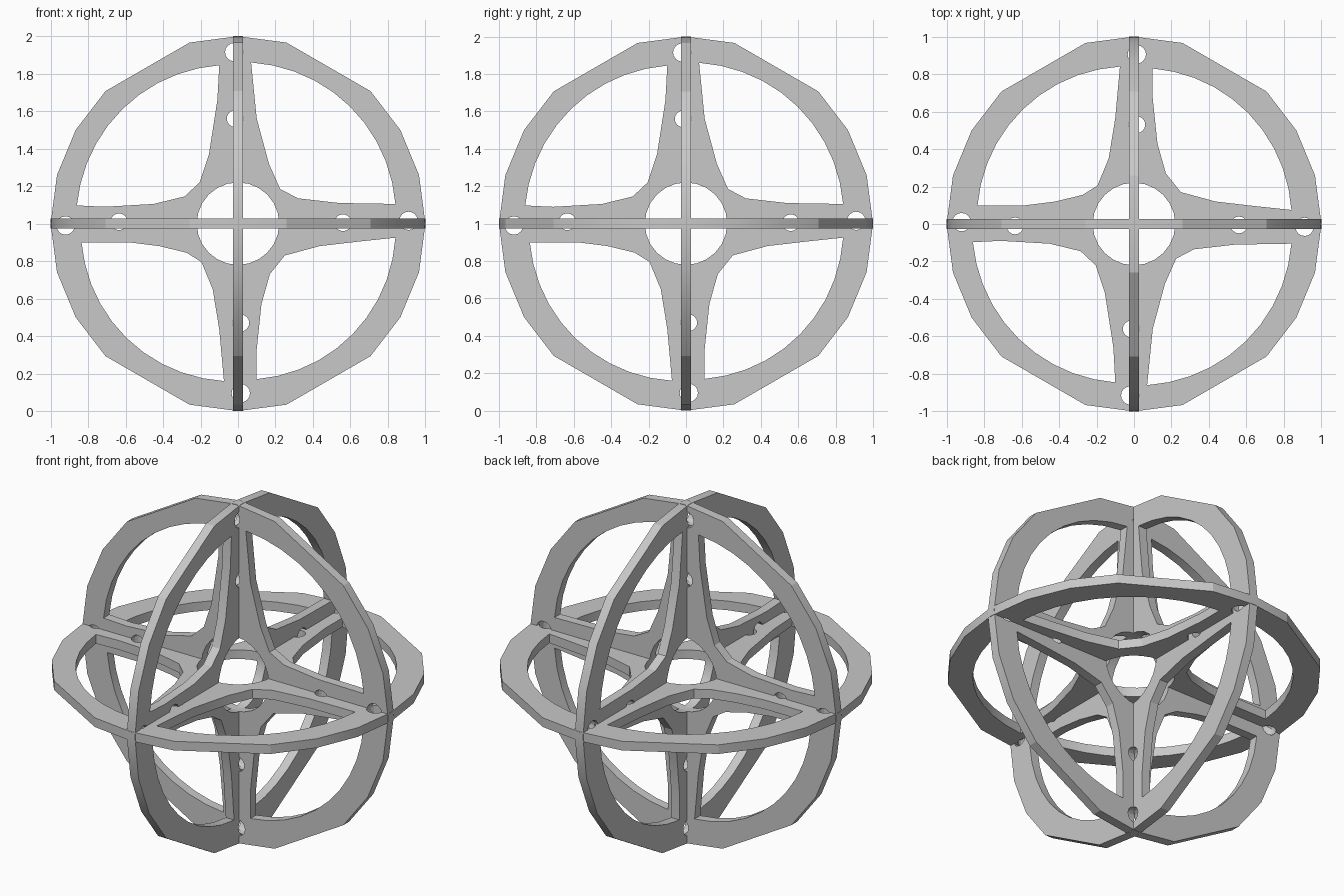
import bpy, bmesh
from math import sin, cos, pi, radians, atan2, hypot

cube = bpy.data.objects.get("Cube")
if cube:
    bpy.data.objects.remove(cube, do_unlink=True)

THICKNESS = 0.054

grey = bpy.data.materials.new("plain grey")
grey.use_nodes = True
colour = (0.58, 0.58, 0.58, 1)
grey.diffuse_color = colour
grey.node_tree.nodes["Principled BSDF"].inputs["Base Color"].default_value = colour


def polar(radius, angle):
    return (radius * cos(angle), radius * sin(angle))


def circle(centre, radius, sides):
    points = [polar(radius, 2 * pi * i / sides) for i in range(sides)]
    return [(centre[0] + x, centre[1] + y) for x, y in points]


def window(inner, steps=10):
    """Close the curved spoke side with an arc along the inside of the rim."""
    (x0, y0), (x1, y1) = inner[-1], inner[0]
    a0, a1 = atan2(y0, x0), atan2(y1, x1)
    turn = (a1 - a0 + pi) % (2 * pi) - pi
    r0, r1 = hypot(x0, y0), hypot(x1, y1)
    arc = []
    for i in range(1, steps):
        t = i / steps
        arc.append(polar(r0 + (r1 - r0) * t + 0.01 * sin(pi * t), a0 + turn * t))
    return inner + arc


# Rim outline: four quadrants, each with one corner left out
half = [0, 15, 30, 45, 75, 90, 105, 135, 150, 165]
outline = [polar(1, radians(a + side)) for side in (0, 180) for a in half]

# Spoke side of each window
windows = [
    [(.07, .86), (.10, .56), (.165, .32), (.225, .185), (.32, .135), (.54, .11), (.84, .105)],
    [(-.86, .097), (-.71, .09), (-.45, .105), (-.285, .145), (-.205, .22), (-.155, .37),
     (-.11, .66), (-.10, .845)],
    [(-.075, -.84), (-.10, -.565), (-.135, -.35), (-.195, -.205), (-.275, -.155),
     (-.42, -.12), (-.58, -.10), (-.835, -.10)],
    [(.84, -.075), (.65, -.095), (.435, -.12), (.25, -.17), (.17, -.27), (.125, -.43),
     (.10, -.67), (.10, -.83)],
]

# Small round holes along the spokes
outer_holes = [(-.02, .915), (.015, -.905), (.91, .015), (-.92, -.01)]
inner_holes = [(-.015, .56), (.015, -.53), (.56, .005), (-.635, .01)]

loops = [outline, circle((0, 0), 0.22, 24)]
loops += [window(w) for w in windows]
loops += [circle(c, 0.049, 16) for c in outer_holes]
loops += [circle(c, 0.045, 16) for c in inner_holes]


def make_plate(name, rotation):
    curve = bpy.data.curves.new(name, "CURVE")
    curve.dimensions = "2D"
    curve.fill_mode = "BOTH"
    curve.extrude = THICKNESS / 2
    for loop in loops:
        spline = curve.splines.new("POLY")
        spline.points.add(len(loop) - 1)
        for point, (x, y) in zip(spline.points, loop):
            point.co = (x, y, 0, 1)
        spline.use_cyclic_u = True
    plate = bpy.data.objects.new(name, curve)
    bpy.context.collection.objects.link(plate)
    plate.location.z = 1
    plate.rotation_euler = rotation

    bpy.ops.object.select_all(action="DESELECT")
    plate.select_set(True)
    bpy.context.view_layer.objects.active = plate
    bpy.ops.object.convert(target="MESH")
    plate = bpy.context.view_layer.objects.active

    # Weld the faces to the rims
    bm = bmesh.new()
    bm.from_mesh(plate.data)
    bmesh.ops.remove_doubles(bm, verts=bm.verts, dist=0.0005)
    bmesh.ops.recalc_face_normals(bm, faces=bm.faces)
    bm.to_mesh(plate.data)
    bm.free()
    plate.data.materials.clear()
    plate.data.materials.append(grey)
    bpy.ops.object.shade_smooth_by_angle(angle=radians(20))


# Three interlocking wheels, one in each plane
make_plate("front_wheel", (pi / 2, 0, 0))
make_plate("side_wheel", (pi / 2, 0, pi / 2))
make_plate("level_wheel", (pi, 0, 0))
